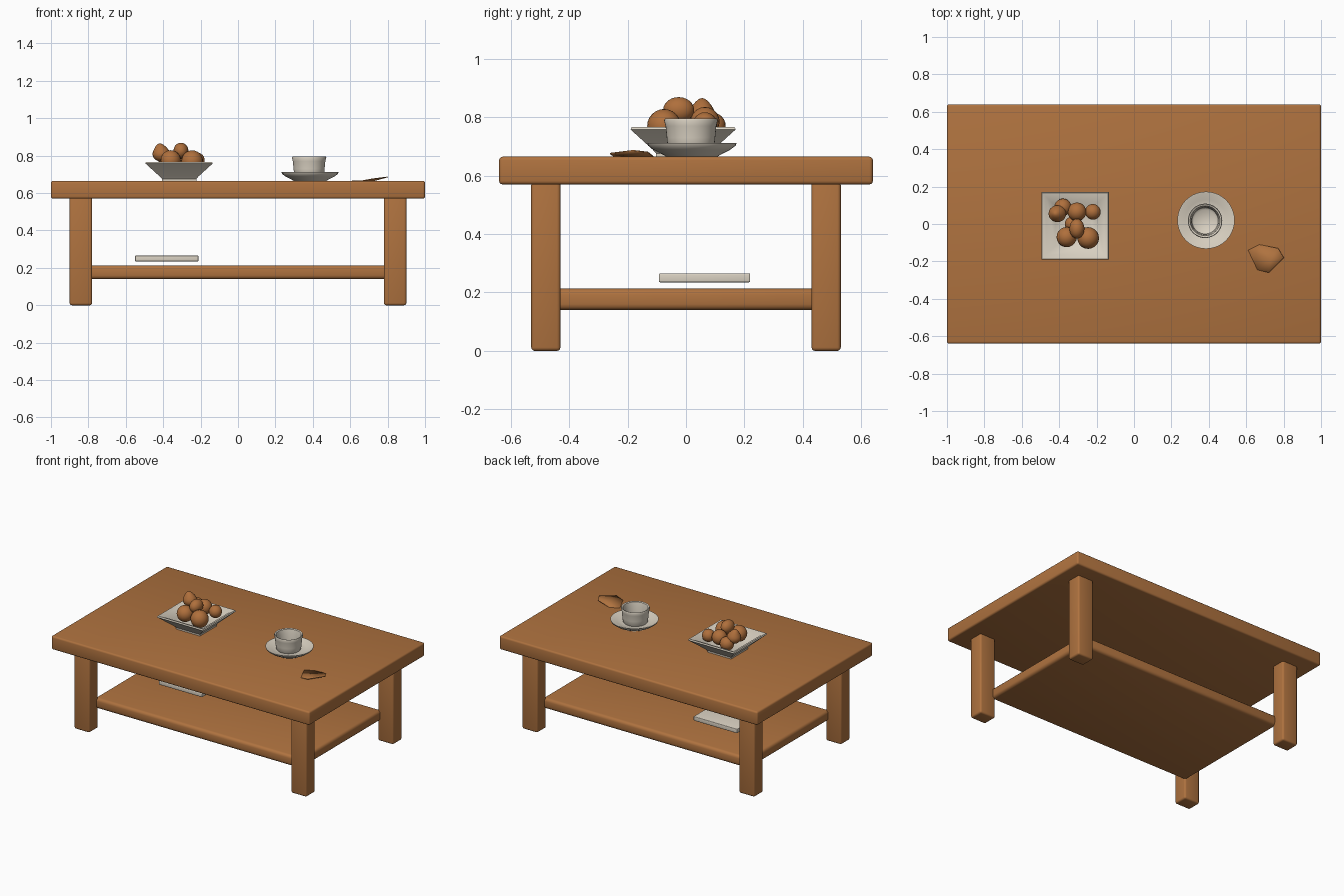
import bpy
import bmesh
from math import cos, sin, pi, radians
from mathutils import Vector

cube = bpy.data.objects.get("Cube")
if cube:
    bpy.data.objects.remove(cube, do_unlink=True)


def material(name, r, g, b):
    m = bpy.data.materials.new(name)
    m.use_nodes = True
    m.diffuse_color = (r, g, b, 1)
    m.node_tree.nodes["Principled BSDF"].inputs["Base Color"].default_value = (r, g, b, 1)
    return m


wood = material("warm wood", 0.43, 0.17, 0.05)
fruit_skin = material("brown fruit", 0.43, 0.16, 0.045)
china = material("off white china", 0.70, 0.64, 0.54)


def finish(name, bm, mat, angle=40):
    bmesh.ops.recalc_face_normals(bm, faces=bm.faces)
    mesh = bpy.data.meshes.new(name)
    bm.to_mesh(mesh)
    bm.free()
    mesh.materials.append(mat)
    obj = bpy.data.objects.new(name, mesh)
    bpy.context.collection.objects.link(obj)
    bpy.ops.object.select_all(action="DESELECT")
    obj.select_set(True)
    bpy.context.view_layer.objects.active = obj
    bpy.ops.object.shade_smooth_by_angle(angle=radians(angle))
    return obj


def box(name, low, high, mat, bevel):
    low, high = Vector(low), Vector(high)
    bm = bmesh.new()
    bmesh.ops.create_cube(bm, size=1)
    for v in bm.verts:
        v.co = (low + high) / 2 + v.co * (high - low)
    bmesh.ops.bevel(bm, geom=bm.edges[:], offset=bevel, segments=3,
                    profile=0.5, affect="EDGES")
    return finish(name, bm, mat)


def loft(name, centre, profile, section, mat):
    """Stack scaled copies of a closed section; the two ends are capped."""
    bm = bmesh.new()
    rings = [[bm.verts.new((centre[0] + r * x, centre[1] + r * y, z)) for x, y in section]
             for r, z in profile]
    n = len(section)
    for a, b in zip(rings, rings[1:]):
        for i in range(n):
            bm.faces.new((a[i], a[(i + 1) % n], b[(i + 1) % n], b[i]))
    bm.faces.new(rings[0])
    bm.faces.new(rings[-1])
    return finish(name, bm, mat)


# Table: top, shelf and four legs
box("table_top", (-1, -0.64, 0.57), (1, 0.64, 0.665), wood, 0.012)
box("lower_shelf", (-0.80, -0.45, 0.14), (0.80, 0.45, 0.213), wood, 0.02)
for sx, side in ((-1, "right"), (1, "left")):
    for sy, end in ((-1, "front"), (1, "back")):
        x, y = 0.84 * sx, 0.48 * sy
        box(f"{end}_{side}_leg", (x - 0.06, y - 0.05, 0), (x + 0.06, y + 0.05, 0.58), wood, 0.012)

# Book above the shelf
box("book", (-0.55, -0.093, 0.235), (-0.212, 0.22, 0.265), china, 0.004)

# Square fruit bowl
square = [(1, 1), (-1, 1), (-1, -1), (1, -1)]
loft("fruit_bowl", (-0.315, -0.01),
     [(0.092, 0.663), (0.092, 0.676), (0.105, 0.69), (0.172, 0.751), (0.18, 0.758),
      (0.176, 0.767), (0.155, 0.76), (0.105, 0.712), (0.08, 0.70)], square, china)

# Saucer and cup
circle = [(cos(2 * pi * i / 40), sin(2 * pi * i / 40)) for i in range(40)]
loft("saucer", (0.385, 0.02),
     [(0.085, 0.663), (0.095, 0.67), (0.13, 0.688), (0.15, 0.703), (0.153, 0.712),
      (0.145, 0.711), (0.11, 0.698), (0.08, 0.692)], circle, china)
loft("cup", (0.38, 0.017),
     [(0.07, 0.685), (0.08, 0.70), (0.083, 0.73), (0.087, 0.77), (0.092, 0.789),
      (0.089, 0.796), (0.08, 0.792), (0.074, 0.765), (0.07, 0.72), (0.058, 0.71)], circle, china)


# Fruit: position, radii, and how far the pointed end reaches
def fruit(name, centre, radii, tip=0):
    bm = bmesh.new()
    bmesh.ops.create_uvsphere(bm, u_segments=20, v_segments=12, radius=1)
    for v in bm.verts:
        point = tip * max(0, v.co.z) ** 4
        v.co = Vector(centre) + Vector(radii) * v.co + Vector((-point * 0.5, 0, point))
    return finish(name, bm, fruit_skin, 60)


round_fruit = [(-0.38, 0.09, 0.77, 0.046), (-0.305, 0.065, 0.785, 0.05),
               (-0.22, 0.065, 0.775, 0.042), (-0.36, -0.07, 0.775, 0.054),
               (-0.245, -0.075, 0.77, 0.058), (-0.33, 0.0, 0.745, 0.04)]
for i, (x, y, z, r) in enumerate(round_fruit):
    fruit(f"round_fruit_{i + 1}", (x, y, z), (r, r, r))
fruit("top_fruit", (-0.305, -0.025, 0.825), (0.04, 0.053, 0.044))
fruit("pointed_fruit", (-0.41, 0.055, 0.808), (0.047, 0.045, 0.04), 0.018)

# Thin curled leaf lying on the table
bm = bmesh.new()
rim = [bm.verts.new(p) for p in ((0.61, -0.14, 0.666), (0.66, -0.245, 0.667), (0.72, -0.26, 0.678),
                                 (0.80, -0.18, 0.688), (0.77, -0.13, 0.682), (0.67, -0.11, 0.666))]
middle = bm.verts.new((0.73, -0.19, 0.669))
for i in range(len(rim)):
    bm.faces.new((middle, rim[i], rim[(i + 1) % len(rim)]))
leaf = finish("curled_leaf", bm, wood)
thickness = leaf.modifiers.new("thickness", "SOLIDIFY")
thickness.thickness = 0.004
